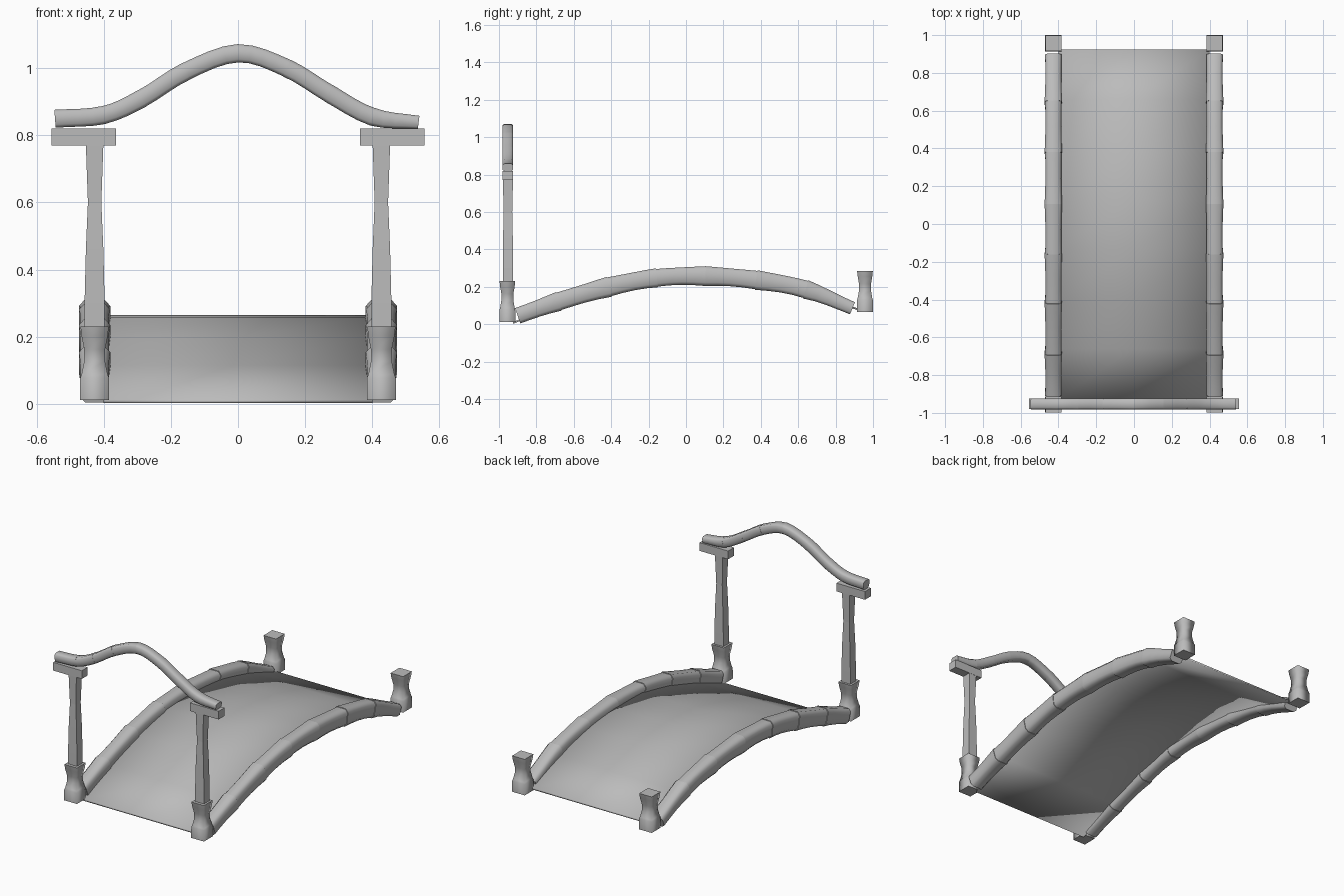
import bpy, bmesh, math
from mathutils import Vector

if "Cube" in bpy.data.objects:
    bpy.data.objects.remove(bpy.data.objects["Cube"])

grey = bpy.data.materials.new("stone grey")
grey.diffuse_color = (0.5, 0.5, 0.5, 1)
grey.use_nodes = True
grey.node_tree.nodes["Principled BSDF"].inputs["Base Color"].default_value = grey.diffuse_color


def loft(name, rings, smooth=True, smooth_caps=False):
    """Skin a list of closed rings and cap both ends."""
    bm = bmesh.new()
    vr = [[bm.verts.new(p) for p in r] for r in rings]
    n = len(vr[0])
    for a, b in zip(vr, vr[1:]):
        for i in range(n):
            j = (i + 1) % n
            bm.faces.new((a[i], a[j], b[j], b[i])).smooth = smooth
    for r in (vr[0], vr[-1]):
        bm.faces.new(r).smooth = smooth_caps
    bmesh.ops.recalc_face_normals(bm, faces=bm.faces)
    me = bpy.data.meshes.new(name)
    bm.to_mesh(me)
    bm.free()
    me.materials.append(grey)
    ob = bpy.data.objects.new(name, me)
    bpy.context.collection.objects.link(ob)
    return ob


def square_rings(cx, cy, levels):
    """levels: (z, half x, half y)"""
    return [[(cx + sx * hx, cy + sy * hy, z)
             for sx, sy in ((-1, -1), (1, -1), (1, 1), (-1, 1))] for z, hx, hy in levels]


def spline(p, i, t):
    """Catmull-Rom point and tangent on span i."""
    a = p[i - 1] if i else 2 * p[0] - p[1]
    b, c = p[i], p[i + 1]
    d = p[i + 2] if i + 2 < len(p) else 2 * c - b
    pos = 0.5 * (2 * b + (c - a) * t + (2 * a - 5 * b + 4 * c - d) * t * t
                 + (3 * b - a - 3 * c + d) * t ** 3)
    tan = 0.5 * ((c - a) + 2 * (2 * a - 5 * b + 4 * c - d) * t
                 + 3 * (3 * b - a - 3 * c + d) * t * t)
    return pos, tan.normalized()


# chamfered square cross-section
SECTION = [(-1, -.65), (-.65, -1), (.65, -1), (1, -.65),
           (1, .65), (.65, 1), (-.65, 1), (-1, .65)]


def stone_run(name, path, half_w, halves, place, swell):
    """One lofted stone per span; path is 2D, place maps (side, u, z) to 3D."""
    pts = [Vector(p) for p in path]
    for i in range(len(pts) - 1):
        rings = []
        outward = 1 if i < (len(pts) - 1) / 2 else -1
        for k in range(5):
            t = k / 4
            pos, tan = spline(pts, i, t)
            nrm = Vector((-tan.y, tan.x))
            s = 1 + swell * (outward * (t - .5) - math.sin(math.pi * t))
            h = (halves[i] * (1 - t) + halves[i + 1] * t) * s
            rings.append([place(a * half_w * s, *(pos + nrm * b * h)) for a, b in SECTION])
        loft(f"{name}_{i + 1}", rings)


# thin arched deck
DECK = [(-.925, .012), (-.66, .115), (-.395, .2), (-.13, .258),
        (.13, .265), (.395, .24), (.66, .175), (.925, .082)]
rings = [[(-.4, y, z), (0, y, z), (.4, y, z),
          (.4, y, z - .01), (0, y, z - .01), (-.4, y, z - .01)] for y, z in DECK]
loft("deck", rings, smooth_caps=True)

# side rails of tapered stones
RAIL = [(-.9, .045), (-.68, .122), (-.41, .2), (-.155, .248),
        (.105, .257), (.375, .236), (.64, .186), (.89, .085)]
RAIL_H = [.045, .05, .053, .049, .051, .051, .049, .036]

for side, sx in (("left", -1), ("right", 1)):
    x = sx * .427
    stone_run(f"{side}_rail_stone", RAIL, .045, RAIL_H,
              lambda a, u, z, x=x: (x + a, u, z), .07)
    # waisted corner posts
    for end, y, z0 in (("front", -.955, .012), ("back", .957, .065)):
        loft(f"{end}_{side}_corner_post", square_rings(x, y, [
            (z0, .043, .043), (z0 + .065, .043, .042), (z0 + .075, .039, .039),
            (z0 + .115, .031, .032), (z0 + .15, .031, .032),
            (z0 + .19, .039, .039), (z0 + .218, .042, .042)]))
    # tall gate post and its cap beam
    loft(f"{side}_gate_post", square_rings(x, -.952, [
        (.2, .03, .027), (.3, .03, .027), (.46, .026, .026),
        (.6, .02, .023), (.77, .026, .027)]), smooth=False)
    loft(f"{side}_cap_beam", square_rings(sx * .46, -.952, [
        (.77, .096, .028), (.82, .096, .028)]), smooth=False)

# wavy top beam in short pieces
WAVE = [(-.545, .849), (-.4, .86), (-.285, .91), (-.155, .99), (0, 1.044),
        (.145, 1.0), (.27, .925), (.4, .855), (.538, .838)]
stone_run("wave_beam_piece", WAVE, .029, [.027] * 8 + [.02],
          lambda a, u, z: (u, -.953 + a, z), .02)
